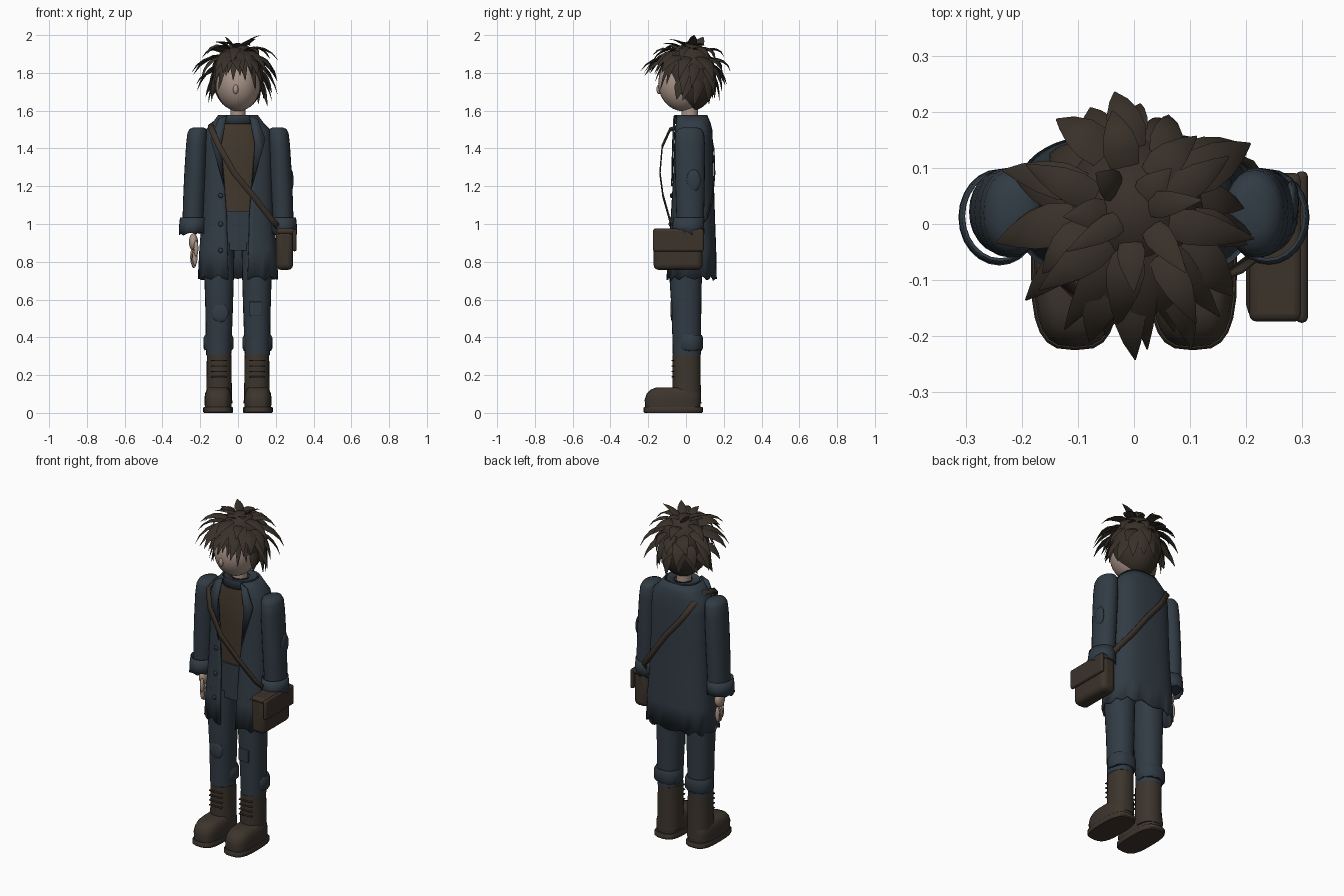
import bpy, bmesh, math, random
from mathutils import Vector as V

if "Cube" in bpy.data.objects:
    bpy.data.objects.remove(bpy.data.objects["Cube"])
random.seed(11)


def mat(name, r, g, b):
    m = bpy.data.materials.new(name)
    m.diffuse_color = (r, g, b, 1)
    m.use_nodes = True
    m.node_tree.nodes["Principled BSDF"].inputs["Base Color"].default_value = m.diffuse_color
    return m


CLOTH = mat("blue cloth", .031, .044, .058)
DARK = mat("dark blue trim", .027, .038, .051)
HAIR = mat("dark brown hair", .040, .030, .022)
LEATHER = mat("boot leather", .046, .035, .026)
BAGM = mat("bag leather", .045, .033, .024)
VEST = mat("brown vest", .054, .038, .025)
SKIN = mat("skin", .40, .30, .25)


def finish(name, bm, m, bevel=0, solid=0, angle=40):
    bmesh.ops.recalc_face_normals(bm, faces=bm.faces)
    me = bpy.data.meshes.new(name)
    bm.to_mesh(me)
    bm.free()
    me.materials.append(m)
    ob = bpy.data.objects.new(name, me)
    bpy.context.collection.objects.link(ob)
    if solid:
        s = ob.modifiers.new("thick", 'SOLIDIFY')
        s.thickness, s.offset = solid, 0
    if bevel:
        b = ob.modifiers.new("round", 'BEVEL')
        b.width, b.segments = bevel, 3
    bpy.context.view_layer.objects.active = ob
    ob.select_set(True)
    bpy.ops.object.shade_smooth_by_angle(angle=math.radians(angle))
    ob.select_set(False)
    return ob


def skin_rows(bm, rows, closed):
    for a, b in zip(rows, rows[1:]):
        n = len(a)
        for i in range(n if closed else n - 1):
            j = (i + 1) % n
            bm.faces.new((a[i], a[j], b[j], b[i]))


def sgnpow(v, p):
    return math.copysign(abs(v) ** p, v)


def loft(name, rings, m, n=24, p=1.0, caps=True, ragged=0, **kw):
    """Rings are (cx, cy, rx, ry, z), listed bottom to top; p < 1 squares them."""
    bm, rows = bmesh.new(), []
    for k, (cx, cy, rx, ry, z) in enumerate(rings):
        row = []
        for i in range(n):
            t = math.tau * i / n
            dz = random.uniform(-ragged, ragged) if k == 0 else 0
            row.append(bm.verts.new((cx + rx * sgnpow(math.cos(t), p), cy + ry * sgnpow(math.sin(t), p), z + dz)))
        rows.append(row)
    skin_rows(bm, rows, True)
    if caps:
        bm.faces.new(rows[0])
        bm.faces.new(rows[-1])
    return finish(name, bm, m, **kw)


def ball(name, c, r, m, seg=24, rings=14):
    bm = bmesh.new()
    bmesh.ops.create_uvsphere(bm, u_segments=seg, v_segments=rings, radius=1)
    for v in bm.verts:
        v.co = V(c) + V((v.co.x * r[0], v.co.y * r[1], v.co.z * r[2]))
    return finish(name, bm, m)


def box(name, lo, hi, m, bevel):
    bm = bmesh.new()
    bmesh.ops.create_cube(bm, size=1)
    for v in bm.verts:
        v.co = V([(a + b) / 2 + (b - a) * q for a, b, q in zip(lo, hi, v.co)])
    return finish(name, bm, m, bevel=bevel)


def plate(name, pts, m, thick=.008):
    bm = bmesh.new()
    bm.faces.new([bm.verts.new(q) for q in pts])
    return finish(name, bm, m, solid=thick)


# head, neck, nose
ball("head", (0, -.014, 1.745), (.118, .133, .148), SKIN, 32, 20)
loft("neck", [(0, .02, .042, .045, 1.5), (0, .02, .04, .043, 1.64)], SKIN)
ball("nose", (-.012, -.143, 1.713), (.014, .014, .025), SKIN, 12, 8)

# hair cap, trimmed along the hairline
C, R = V((0, .02, 1.777)), V((.134, .14, .18))
bm = bmesh.new()
bmesh.ops.create_uvsphere(bm, u_segments=32, v_segments=24, radius=1)
for v in bm.verts:
    v.co = C + v.co * R
bmesh.ops.bisect_plane(bm, geom=bm.verts[:] + bm.edges[:] + bm.faces[:], plane_co=(0, 0, 1.658),
                       plane_no=(0, 1.15, 1), clear_inner=True)
finish("hair_cap", bm, HAIR)

# hair tufts, each a flattened curved blade
hair = bmesh.new()


def tuft(az, el, r, z, width, lift, turn=0):
    d = V((math.sin(az), -math.cos(az), 0))
    n = d * math.cos(el) + V((0, 0, math.sin(el)))
    a = C + n * R * .96
    d2 = V((math.sin(az + turn), -math.cos(az + turn), 0))
    tip = V((0, 0, z)) + d2 * r
    ctl = (a + tip) / 2 + (n + V((0, 0, .4))) * lift
    rows = []
    for t, w in ((0, .75), (.22, 1), (.45, .85), (.72, .48), (1, .04)):
        p = a * (1 - t) ** 2 + ctl * 2 * t * (1 - t) + tip * t * t
        tan = ((ctl - a) * (1 - t) + (tip - ctl) * t).normalized()
        side = tan.cross(n + V((0, 0, .01))).normalized()
        up = side.cross(tan)
        rows.append([hair.verts.new(p + side * width * w * math.cos(q) + up * width * .22 * w * math.sin(q))
                     for q in (0, math.pi / 3, math.pi * 2 / 3, math.pi, math.pi * 1.5)])
    skin_rows(hair, rows, True)
    hair.faces.new(rows[0])
    hair.faces.new(rows[-1])


u = random.uniform
for cnt, el, r, z, w, lift in ((7, 74, .125, 1.97, .026, .012), (9, 56, .205, 1.88, .034, .04),
                               (12, 38, .235, 1.78, .036, .04), (14, 18, .215, 1.715, .034, .025),
                               (16, -2, .165, 1.645, .030, .01)):
    for i in range(cnt):
        az = math.tau * (i + u(-.25, .25)) / cnt
        front = math.cos(az)
        if el < 30 and front > .62:
            continue
        zz = z + u(-.03, .03)
        if front > .62:
            zz = max(zz, 1.785)
        if el < 0 and front > .3:
            zz += .03
        tuft(az, math.radians(el + u(-6, 6)), r * u(.86, 1.1), zz, w * u(.85, 1.15), lift, u(-.2, .2))
# fringe over the forehead, in a close layer and a loose layer
for i in range(9):
    az = (i - 4) * .2
    tuft(az, math.radians(48), .165, 1.785 - .025 * (i % 2) - .05 * (abs(i - 4) > 2), .027, .02, u(-.1, .1))
for i in range(5):
    tuft((i - 2) * .3 + .1, math.radians(55), .225 - .02 * (i % 2), 1.80, .03, .035, u(-.1, .1))
finish("hair_tufts", hair, HAIR, angle=50)

# vest and hips
loft("vest", [(0, .03, .13, .085, 1.06), (0, .03, .14, .087, 1.3), (0, .03, .13, .085, 1.48), (0, .03, .075, .065, 1.555)], VEST, p=.75)
loft("hips", [(0, .01, .165, .075, .86), (0, .015, .155, .08, 1.07)], CLOTH, p=.7)

# coat: open-fronted shell; rows are z, half width, front y, back y, half opening
COAT = [(.715, .208, -.10, .158, .05), (.86, .20, -.09, .155, .055), (1.05, .185, -.077, .148, .06),
        (1.25, .178, -.067, .142, .075), (1.42, .175, -.064, .138, .09), (1.5, .165, -.062, .134, .092),
        (1.535, .13, -.06, .125, .085), (1.575, .10, -.055, .108, .06)]
bm, rows = bmesh.new(), []
N = 48
for k, (z, a, yf, yb, o) in enumerate(COAT):
    row, p, cy = [], .75, .03
    t0 = math.acos((o / a) ** (1 / p))
    for i in range(N + 1):
        t = -t0 + (math.pi + 2 * t0) * i / N
        s = sgnpow(math.sin(t), p)
        dz = (-.01, .002, .012, .0)[i % 4] + u(-.005, .005) if k == 0 else 0
        row.append(bm.verts.new((a * sgnpow(math.cos(t), p), cy + s * (yb - cy if s > 0 else cy - yf), z + dz)))
    rows.append(row)
skin_rows(bm, rows, False)
finish("coat", bm, CLOTH, solid=.01)
loft("collar", [(0, .025, .1, .09, 1.53), (0, .025, .092, .082, 1.575), (0, .025, .05, .05, 1.572)], CLOTH, caps=False, solid=.008)

# coat buttons
for z, y in ((1.15, -.078), (1.0, -.085), (.86, -.096)):
    ball("coat_button", (-.092, y, z), (.013, .007, .013), DARK, 12, 8)

# paired limbs
for s, side in ((-1, "right"), (1, "left")):
    plate(side + "_lapel", [(s * .06, -.060, 1.575), (s * .105, -.064, 1.555), (s * .145, -.066, 1.45), (s * .135, -.068, 1.41),
                            (s * .075, -.075, 1.2), (s * .088, -.070, 1.42)], CLOTH)
    loft(side + "_sleeve", [(s * .238, .022, .056, .07, .96), (s * .234, .022, .058, .075, 1.1), (s * .226, .021, .058, .079, 1.28),
                            (s * .219, .02, .056, .08, 1.42), (s * .215, .02, .053, .076, 1.48), (s * .212, .02, .045, .062, 1.503),
                            (s * .21, .02, .025, .035, 1.512)], CLOTH, p=.95, angle=70)
    loft(side + "_sleeve_cuff", [(s * .24, .012, .07, .083, .95), (s * .24, .012, .069, .081, .99), (s * .238, .014, .066, .078, 1.035)],
         CLOTH, caps=False, ragged=.01, solid=.006)
    # hand
    ball(side + "_palm", (s * .236, .015, .905), (.024, .038, .045), SKIN, 16, 10)
    for i in range(4):
        ball(side + "_finger", (s * (.228 + .004 * i), -.014 + .019 * i, .825 - .012 * (i in (1, 2))), (.014, .012, .046), SKIN, 10, 8)
    ball(side + "_thumb", (s * .222, -.026, .87), (.013, .013, .042), SKIN, 10, 8)
    # trouser leg with rolled cuff
    loft(side + "_trouser_leg", [(s * .102, .004, .066, .074, .305), (s * .102, .004, .068, .075, .36), (s * .1, .002, .073, .079, .55),
                                 (s * .1, -.002, .078, .086, .72), (s * .098, .003, .08, .086, .9)], CLOTH, p=.92)
    loft(side + "_trouser_cuff", [(s * .103, .02, .072, .064, .332), (s * .103, .02, .079, .07, .342), (s * .103, .02, .08, .07, .395),
                                  (s * .103, .02, .072, .064, .412)], CLOTH, p=.9, ragged=.005)
    # boot
    loft(side + "_boot_shaft", [(s * .1, .005, .07, .076, .05), (s * .1, .003, .067, .075, .15), (s * .1, .003, .065, .075, .31)],
         LEATHER, p=.9)
    loft(side + "_boot_foot", [(s * .105, -.07, .070, .146, .025), (s * .105, -.07, .073, .149, .07), (s * .105, -.066, .070, .143, .1),
                               (s * .105, -.06, .062, .13, .122), (s * .105, -.05, .05, .11, .134)], LEATHER, p=.65, angle=50)
    loft(side + "_boot_sole", [(s * .105, -.067, .075, .152, 0), (s * .105, -.067, .079, .158, .006),
                               (s * .105, -.067, .079, .158, .026), (s * .105, -.067, .076, .154, .031)], LEATHER, p=.65)
    for i in range(4):
        box(side + "_boot_lace", (s * .1 - .042, -.078, .187 + .029 * i), (s * .1 + .042, -.06, .194 + .029 * i), LEATHER, .003)

# patches
ball("elbow_patch", (.281, .04, 1.23), (.013, .038, .058), CLOTH, 20, 10)
ball("right_knee_patch", (-.095, -.071, .53), (.045, .011, .05), CLOTH, 20, 10)
box("left_knee_patch", (.06, -.082, .515), (.125, -.06, .59), CLOTH, .004)

# satchel
box("bag", (.2, -.172, .757), (.292, .088, .97), BAGM, .028)
box("bag_flap", (.288, -.176, .855), (.31, .094, .972), BAGM, .01)
box("bag_top", (.205, -.174, .945), (.3, .091, .977), BAGM, .014)

# shoulder strap loop, thin and close to the coat
bm, rows = bmesh.new(), []
for x, y, z in ((.225, -.05, .97), (.18, -.085, 1.02), (.08, -.122, 1.15), (-.02, -.138, 1.27), (-.10, -.126, 1.41), (-.14, -.085, 1.5),
                (-.145, .03, 1.53), (-.135, .125, 1.49), (-.07, .148, 1.39), (.03, .152, 1.27), (.13, .14, 1.13), (.2, .11, 1.04), (.235, .06, .97)):
    rows.append([bm.verts.new((x - .013, y, z - .009)), bm.verts.new((x + .013, y, z + .009))])
skin_rows(bm, rows, False)
finish("bag_strap", bm, BAGM, solid=.006)
